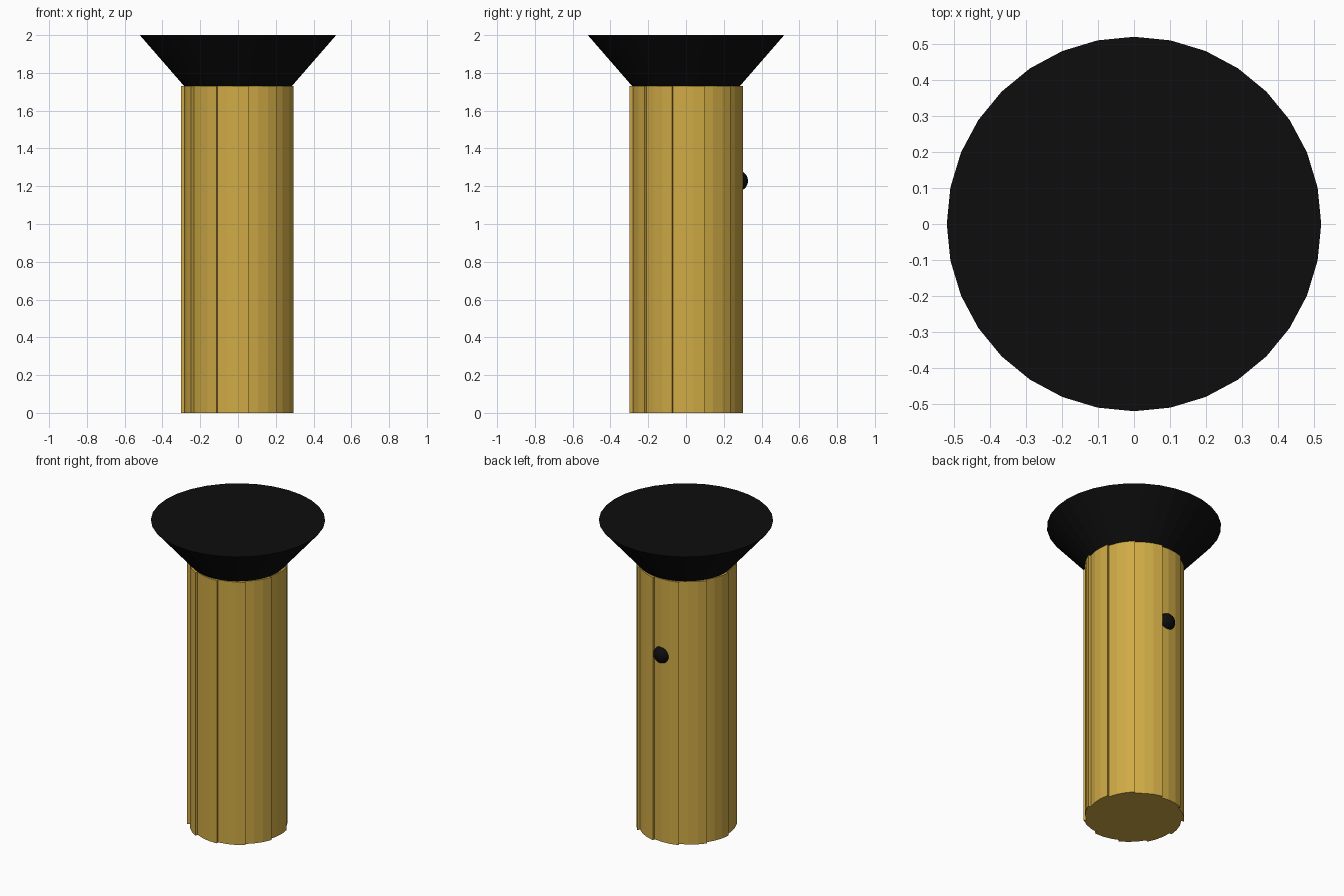
import bpy, bmesh, math

if "Cube" in bpy.data.objects:
    bpy.data.objects.remove(bpy.data.objects["Cube"])


def material(name, rgb):
    m = bpy.data.materials.new(name)
    m.diffuse_color = (*rgb, 1)
    m.use_nodes = True
    m.node_tree.nodes["Principled BSDF"].inputs["Base Color"].default_value = m.diffuse_color
    return m


GOLD = material("golden_wood", (0.62, 0.40, 0.06))
BLACK = material("black", (0.004, 0.004, 0.004))


# Planked body: 11 shingled staves, each swelling outward toward its end
STAVES, STEPS, HEIGHT = 11, 3, 1.73
R_IN, R_OUT, START = 0.286, 0.303, math.radians(-79.5)
bm = bmesh.new()
ring = []
for i in range(STAVES):
    for j in range(STEPS + 1):
        t = j / STEPS
        a = START + (i + t) * math.tau / STAVES
        r = R_IN + (R_OUT - R_IN) * t
        ring.append(bm.verts.new((r * math.cos(a), r * math.sin(a), 0)))
base = bm.faces.new(ring)
top = bmesh.ops.extrude_face_region(bm, geom=[base], use_keep_orig=True)
bmesh.ops.translate(bm, vec=(0, 0, HEIGHT),
                    verts=[v for v in top["geom"] if isinstance(v, bmesh.types.BMVert)])
bmesh.ops.recalc_face_normals(bm, faces=bm.faces)
mesh = bpy.data.meshes.new("planked_body")
bm.to_mesh(mesh)
bm.free()
body = bpy.data.objects.new("planked_body", mesh)
bpy.context.collection.objects.link(body)
mesh.materials.append(GOLD)

# Flared cap
bpy.ops.mesh.primitive_cone_add(vertices=32, radius1=0.285, radius2=0.52,
                                depth=2 - HEIGHT, location=(0, 0, (2 + HEIGHT) / 2))
cap = bpy.context.object
cap.name = "flared_cap"
cap.data.materials.append(BLACK)

# Round knob at the back
bpy.ops.mesh.primitive_uv_sphere_add(segments=32, ring_count=16, radius=0.055,
                                     location=(-0.02, 0.273, 1.228))
knob = bpy.context.object
knob.name = "back_knob"
bpy.ops.object.shade_smooth()
knob.data.materials.append(BLACK)
